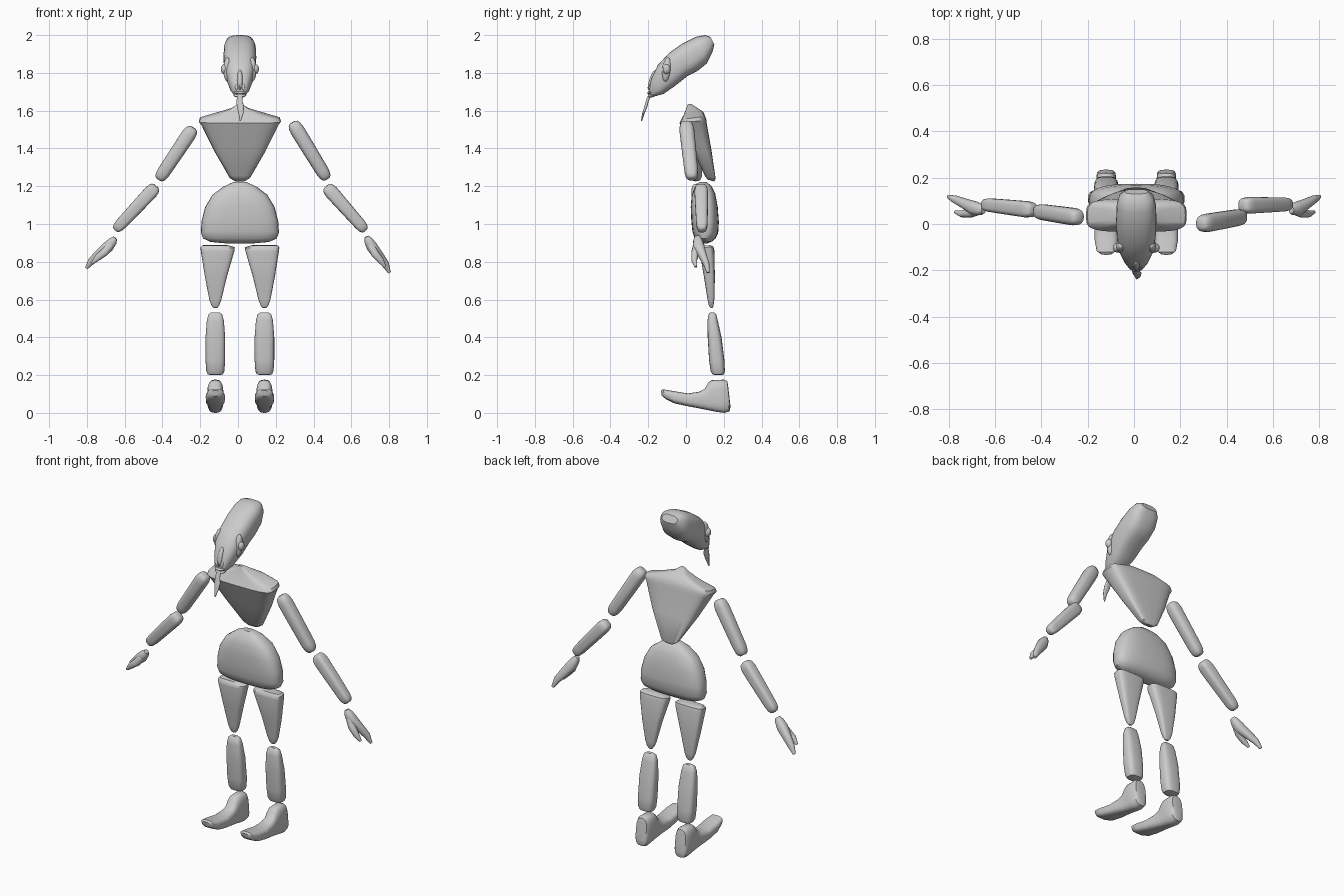
import bpy, bmesh, math
from mathutils import Vector as V

CX = 0.01      # symmetry line of body
N = 28         # points round each cross-section


def loft(name, rings, power=2.5):
    """Skin superellipse rings given as (centre, half-axis u, half-axis v)."""
    bm = bmesh.new()
    loops = []
    e = 2 / power
    for c, u, v in rings:
        loop = []
        for i in range(N):
            a = 2 * math.pi * i / N
            ca, sa = math.cos(a), math.sin(a)
            p = c + u * math.copysign(abs(ca) ** e, ca) + v * math.copysign(abs(sa) ** e, sa)
            loop.append(bm.verts.new(p))
        loops.append(loop)
    for a, b in zip(loops, loops[1:]):
        for i in range(N):
            j = (i + 1) % N
            bm.faces.new((a[i], a[j], b[j], b[i]))
    bm.faces.new(loops[0])
    bm.faces.new(loops[-1])
    return finish(name, bm)


def finish(name, bm):
    bmesh.ops.recalc_face_normals(bm, faces=bm.faces)
    me = bpy.data.meshes.new(name)
    bm.to_mesh(me)
    bm.free()
    me.shade_smooth()
    me.set_sharp_from_angle(angle=math.radians(40))
    ob = bpy.data.objects.new(name, me)
    bpy.context.collection.objects.link(ob)
    return ob


def slab(name, rows, x=CX, power=2.5):
    """Rows of side-view (y1, z1, y2, z2, half width in x)."""
    rings = []
    for y1, z1, y2, z2, w in rows:
        p, q = V((x, y1, z1)), V((x, y2, z2))
        rings.append(((p + q) / 2, (q - p) / 2, V((w, 0, 0))))
    return loft(name, rings, power)


def tube(name, pts, radii, power=2.3):
    """Tube through pts; radii are (in front view, in depth)."""
    pts = [V(p) for p in pts]
    rings = []
    for i, p in enumerate(pts):
        t = (pts[min(i + 1, len(pts) - 1)] - pts[max(i - 1, 0)]).normalized()
        u = t.cross(V((0, 1, 0))).normalized()
        v = u.cross(t)
        rings.append((p, u * radii[i][0], v * radii[i][1]))
    return loft(name, rings, power)


def limb(name, a, b, ru, rv, taper=0.9, power=2.6):
    """Straight limb with rounded ends."""
    a, b = V(a), V(b)
    prof = [(0, .4), (.02, .7), (.06, .88), (.14, 1), (.5, 1), (.86, .98), (.94, .88), (.98, .7), (1, .45)]
    s = [k * (1 + (taper - 1) * t) for t, k in prof]
    return tube(name, [a.lerp(b, t) for t, _ in prof], [(ru * k, rv * k) for k in s], power)


def ball(name, loc, size, tilt=0.0):
    bm = bmesh.new()
    bmesh.ops.create_uvsphere(bm, u_segments=20, v_segments=12, radius=1)
    ob = finish(name, bm)
    ob.location, ob.scale, ob.rotation_euler = loc, size, (tilt, 0, 0)
    return ob


# Head: long skull leaning forward
slab("head", [
    (-.198, 1.70, -.193, 1.68, .015), (-.195, 1.72, -.17, 1.675, .036),
    (-.183, 1.77, -.12, 1.688, .054), (-.15, 1.84, -.05, 1.737, .076),
    (-.09, 1.905, .01, 1.785, .085), (-.02, 1.955, .06, 1.81, .087),
    (.05, 1.99, .11, 1.85, .085), (.10, 2.0, .14, 1.91, .074),
    (.13, 1.99, .15, 1.95, .05)], power=2.7)
ball("lower_lip", (CX, -.178, 1.682), (.034, .026, .011), .3)
ball("upper_lip", (CX, -.186, 1.698), (.032, .02, .009), .3)
ball("nose_ridge", (CX, -.176, 1.762), (.016, .018, .055), -.3)

# Eyes in tall sockets, nostrils
for s, n in ((-1, "left"), (1, "right")):
    ball(n + "_eye_socket", (CX + s * .066, -.102, 1.818), (.022, .024, .064), -.12)
    ball(n + "_eye", (CX + s * .082, -.103, 1.82), (.019, .02, .026))
    ball(n + "_nostril", (CX + s * .018, -.19, 1.725), (.008, .008, .018), -.3)

# Chin strand
tube("chin_strand",
     [(.01, -.19, 1.69), (.008, -.205, 1.65), (.013, -.213, 1.62), (.016, -.226, 1.585), (.012, -.236, 1.545)],
     [(.012, .008), (.016, .007), (.019, .008), (.013, .006), (.003, .003)])
tube("lip_whisker", [(CX, -.185, 1.70), (CX, -.2, 1.72), (CX, -.194, 1.755)],
     [(.006, .005), (.005, .004), (.002, .002)])

# Chest: inverted wedge with sloping shoulders
slab("chest", [
    (.115, 1.235, .15, 1.225, .028), (.10, 1.255, .157, 1.24, .055),
    (.035, 1.39, .135, 1.39, .138), (-.025, 1.515, .11, 1.53, .203),
    (-.034, 1.535, .108, 1.55, .218), (-.025, 1.553, .102, 1.57, .212),
    (-.012, 1.578, .09, 1.595, .125), (.0, 1.61, .06, 1.615, .045),
    (.01, 1.635, .03, 1.635, .012)], power=4)

# Pelvis dome
slab("pelvis", [
    (.07, 1.222, .11, 1.222, .035), (.045, 1.195, .135, 1.20, .088),
    (.03, 1.15, .155, 1.16, .145), (.025, 1.09, .168, 1.09, .184),
    (.028, 1.02, .174, 1.01, .203), (.034, .96, .17, .95, .207),
    (.045, .925, .155, .922, .195), (.065, .905, .135, .905, .155),
    (.085, .898, .115, .898, .08)], power=2.8)

# Legs
for s, n in ((-1, "left"), (1, "right")):
    cx = CX + s * .13
    thigh = [(.085, .885, .13, .888, .07, 0), (.074, .872, .145, .88, .091, -.012),
             (.072, .855, .15, .86, .089, -.012), (.095, .72, .153, .72, .058, -.003),
             (.114, .60, .15, .60, .032, 0), (.12, .572, .146, .568, .021, 0),
             (.127, .557, .14, .555, .01, 0)]
    rings = []
    for y1, z1, y2, z2, w, dx in thigh:
        p, q = V((cx + s * dx, y1, z1)), V((cx + s * dx, y2, z2))
        rings.append(((p + q) / 2, (q - p) / 2, V((w, 0, 0))))
    loft(n + "_thigh", rings, 3.6)

    slab(n + "_shin", [
        (.13, .532, .15, .532, .022), (.12, .522, .16, .522, .036),
        (.114, .49, .168, .49, .045), (.115, .40, .188, .40, .052),
        (.122, .28, .203, .28, .052), (.13, .222, .206, .222, .048),
        (.14, .204, .20, .204, .04), (.155, .20, .185, .20, .02)], x=cx, power=3)

    # Foot: toe lifted off the ground, ankle block at the back
    slab(n + "_foot", [
        (-.133, .118, -.128, .09, .022), (-.122, .125, -.105, .072, .042),
        (-.07, .116, -.06, .05, .051), (.01, .103, .01, .035, .05),
        (.07, .112, .08, .022, .043), (.10, .128, .12, .014, .04),
        (.118, .16, .165, .005, .041), (.135, .173, .205, .0, .043),
        (.20, .176, .23, .008, .041), (.218, .168, .234, .02, .034),
        (.222, .15, .235, .04, .018)], x=cx, power=3)

# Arms (slightly uneven pose left and right)
limb("right_upper_arm", (.288, .0, 1.538), (.472, .032, 1.238), .039, .04)
limb("right_forearm", (.467, .08, 1.2), (.675, .085, .965), .038, .037, .8, 3.2)
limb("left_upper_arm", (-.236, .028, 1.51), (-.42, .055, 1.235), .039, .038)
limb("left_forearm", (-.432, .06, 1.2), (-.65, .085, .968), .038, .036, .8, 3.2)

# Hands: curved finger lobe plus a second prong
fingers = [(0, 0, .005), (.01, .002, -.015), (.03, .008, -.05), (.065, .028, -.095), (.1, .048, -.14), (.122, .058, -.185)]
finger_r = [(.012, .014), (.023, .024), (.03, .03), (.026, .022), (.02, .016), (.008, .008)]
thumb = [(.02, 0, -.04), (.045, -.012, -.085), (.075, -.016, -.12), (.098, -.008, -.155)]
thumb_r = [(.02, .022), (.021, .02), (.017, .015), (.007, .007)]
for n, wrist, kx, kz in (("right", (.68, .06, .928), 1, 1), ("left", (-.65, .06, .922), -1.25, .84)):
    for part, path, r in (("fingers", fingers, finger_r), ("thumb", thumb, thumb_r)):
        tube(n + "_hand_" + part,
             [(wrist[0] + x * kx, wrist[1] + y, wrist[2] + z * kz) for x, y, z in path], r)
